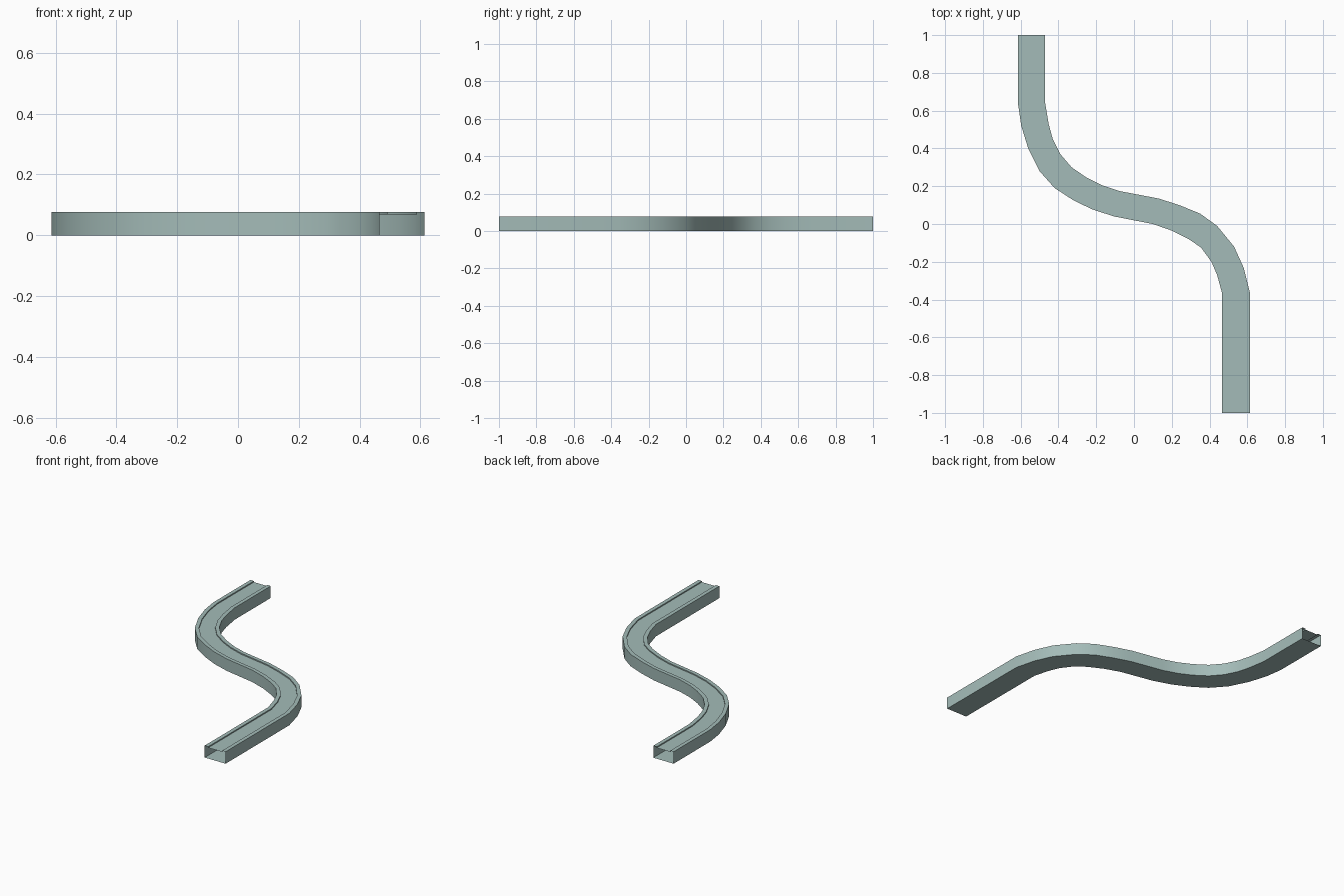
import bpy, bmesh
from mathutils import Vector

if "Cube" in bpy.data.objects:
    bpy.data.objects.remove(bpy.data.objects["Cube"])

# Stations along the S-bend: left edge and right edge (x, y), back to front
left = [(-.613, 1), (-.613, .63), (-.597, .52), (-.56, .40), (-.50, .28), (-.42, .19),
        (-.32, .125), (-.22, .077), (-.105, .04), (.10, .0), (.20, -.035), (.29, -.08),
        (.355, -.125), (.41, -.20), (.44, -.27), (.466, -.365), (.466, -1)]
right = [(-.47, 1), (-.47, .64), (-.452, .53), (-.43, .45), (-.39, .37), (-.33, .30),
         (-.25, .245), (-.17, .205), (-.08, .175), (.13, .135), (.24, .10), (.35, .055),
         (.44, -.01), (.53, -.12), (.58, -.23), (.613, -.36), (.613, -1)]

# Closed cross-section: (fraction across, height), raised rims beside a shallow channel
profile = [(0, 0), (1, 0), (1, .076), (.83, .076), (.83, .069),
           (.17, .069), (.17, .076), (0, .076)]

mat = bpy.data.materials.new("grey_green")
mat.diffuse_color = (.37, .50, .48, 1)
mat.use_nodes = True
mat.node_tree.nodes["Principled BSDF"].inputs["Base Color"].default_value = mat.diffuse_color

# Hollow track, open at both ends
bm = bmesh.new()
rings = []
for a, b in zip(left, right):
    a, b = Vector(a), Vector(b)
    rings.append([bm.verts.new((*a.lerp(b, u), z)) for u, z in profile])
n = len(profile)
for r, s in zip(rings, rings[1:]):
    for i in range(n):
        j = (i + 1) % n
        bm.faces.new((r[i], r[j], s[j], s[i]))
bmesh.ops.recalc_face_normals(bm, faces=bm.faces)
if next(f for f in bm.faces if f.calc_center_median().z < .001).normal.z > 0:
    bmesh.ops.reverse_faces(bm, faces=bm.faces)

mesh = bpy.data.meshes.new("curved_track")
bm.to_mesh(mesh)
bm.free()
mesh.materials.append(mat)
track = bpy.data.objects.new("curved_track", mesh)
bpy.context.collection.objects.link(track)
bpy.context.view_layer.objects.active = track
track.select_set(True)
bpy.ops.object.shade_smooth_by_angle(angle=.6)
